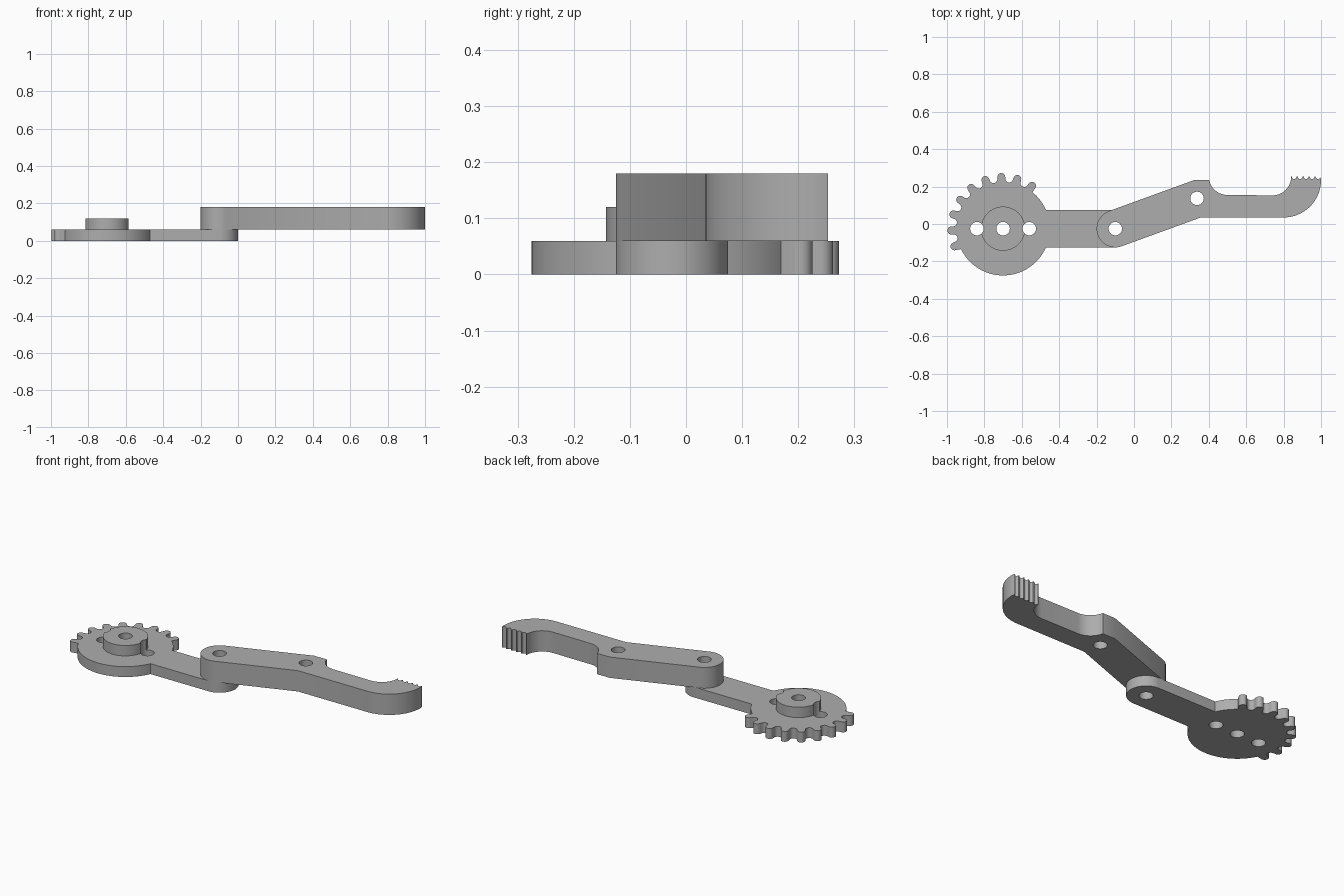
import bpy, bmesh
from math import sin, cos, radians

cube = bpy.data.objects.get("Cube")
if cube:
    bpy.data.objects.remove(cube, do_unlink=True)

grey = bpy.data.materials.new("plain grey")
grey.use_nodes = True
grey.diffuse_color = (0.42, 0.42, 0.42, 1)
grey.node_tree.nodes["Principled BSDF"].inputs["Base Color"].default_value = (0.42, 0.42, 0.42, 1)


def polar(c, r, a):
    return (c[0] + r * cos(radians(a)), c[1] + r * sin(radians(a)))


def arc(c, r, start, end, n=16):
    return [polar(c, r, start + (end - start) * i / n) for i in range(n + 1)]


def hole(c):
    return arc(c, 0.036, 0, 360, 32)[:-1]


def plate(name, loops, bottom, top):
    """Extrude a flat outline, with holes, between two heights."""
    curve = bpy.data.curves.new(name, 'CURVE')
    curve.dimensions = '2D'
    curve.fill_mode = 'BOTH'
    curve.extrude = (top - bottom) / 2
    for loop in loops:
        s = curve.splines.new('POLY')
        s.points.add(len(loop) - 1)
        for p, (x, y) in zip(s.points, loop):
            p.co = (x, y, 0, 1)
        s.use_cyclic_u = True
    ob = bpy.data.objects.new(name, curve)
    bpy.context.collection.objects.link(ob)
    bpy.ops.object.select_all(action='DESELECT')
    ob.select_set(True)
    bpy.context.view_layer.objects.active = ob
    bpy.ops.object.convert(target='MESH')
    ob = bpy.context.view_layer.objects.active
    ob.name = name
    bm = bmesh.new()
    bm.from_mesh(ob.data)
    bmesh.ops.remove_doubles(bm, verts=bm.verts, dist=0.0003)
    bmesh.ops.translate(bm, verts=bm.verts, vec=(0, 0, (top + bottom) / 2))
    bmesh.ops.recalc_face_normals(bm, faces=bm.faces)
    bm.to_mesh(ob.data)
    bm.free()
    ob.data.materials.clear()
    ob.data.materials.append(grey)
    bpy.ops.object.shade_smooth_by_angle(angle=radians(30))
    return ob


gear = (-0.70, -0.025)
pivot = (-0.10, -0.025)
side_holes = [(gear[0] - 0.14, gear[1]), (gear[0] + 0.14, gear[1])]

# Gear sector with its straight arm
outline = arc(pivot, 0.1, -90, 90, 32) + arc(gear, 0.25, 23.6, 51)
for i in range(9):
    a = 56 + 18 * i
    outline += arc(polar(gear, 0.277, a), 0.021, a - 90, a + 90, 10)
    if i < 8:
        outline += arc(polar(gear, 0.269, a + 9), 0.0205, a - 81, a - 261, 10)
outline += arc(gear, 0.25, 206, 336.4, 48)
plate("gear_arm", [outline, hole(gear), hole(pivot)] + [hole(c) for c in side_holes], 0, 0.06)

# Hub, notched where the side holes pass it
hub = arc(gear, 0.118, 12.3, 167.7, 32) + arc(side_holes[0], 0.036, 45, -45, 8)
hub += arc(gear, 0.118, 192.3, 347.7, 32) + arc(side_holes[1], 0.036, 225, 135, 8)
plate("hub", [hub, hole(gear)], 0.06, 0.12)

# Gripper finger with a hooked, serrated tip
finger = arc(pivot, 0.1, 110, 290, 32)
finger += [(0.357, 0.035)] + arc((0.80, 0.235), 0.2, -90, 0, 32)
pitch = 0.032
for i in range(5):
    finger += arc((0.984 - pitch * i, 0.253), 0.0125, 0, -180, 8)
finger += arc((0.74, 0.253), 0.1, 0, -90) + arc((0.50, 0.255), 0.1, -90, -168.5)
finger += [(0.322, 0.235)]
plate("gripper_finger", [finger, hole(pivot), hole((0.337, 0.137))], 0.06, 0.18)
